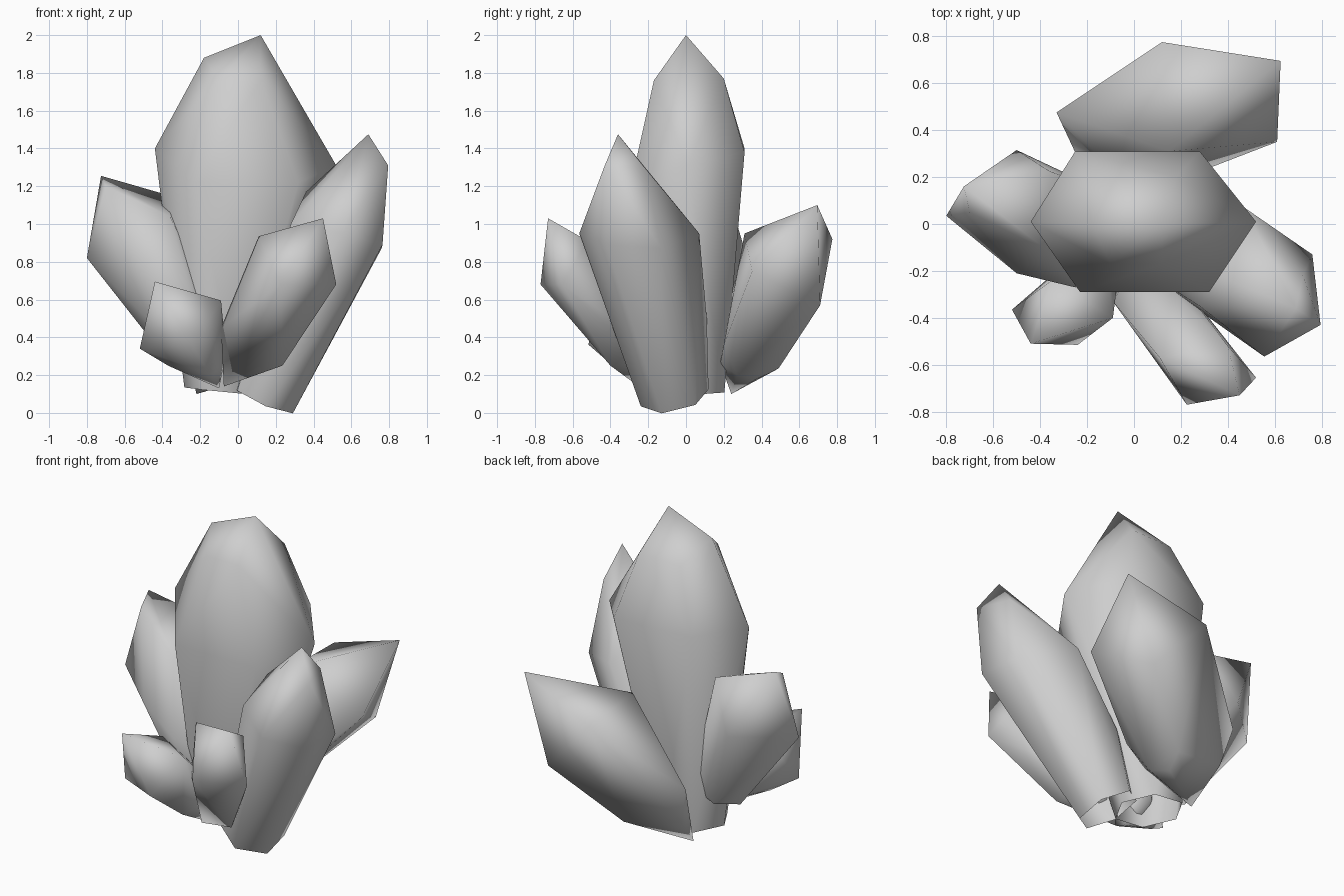
import bpy
import bmesh
from math import cos, sin, pi, radians
from mathutils import Vector

default_cube = bpy.data.objects.get("Cube")
if default_cube:
    bpy.data.objects.remove(default_cube, do_unlink=True)

# One flat stone colour for the whole cluster
stone = bpy.data.materials.new("grey stone")
stone.use_nodes = True
stone_colour = (0.62, 0.62, 0.62, 1)
stone.diffuse_color = stone_colour
stone.node_tree.nodes["Principled BSDF"].inputs["Base Color"].default_value = stone_colour


def foot_ring(centre, radius, axis, twist):
    """Six-sided ring around the foot, square to the crystal's axis."""
    turn = Vector((0, 0, 1)).rotation_difference(axis)
    for side in range(6):
        angle = side * pi / 3 + radians(twist)
        spoke = Vector((cos(angle), sin(angle), 0)) * radius
        yield centre + turn @ spoke


def crystal(name, foot, radius, crown, shoulders, lower=(), twist=0):
    """Wrap a faceted skin around the crown, the shoulders and a hollow foot."""
    foot = Vector(foot)
    middle = sum((Vector(p) for p in shoulders), Vector()) / len(shoulders)
    bm = bmesh.new()
    ring = [bm.verts.new(p) for p in foot_ring(foot, radius, middle - foot, twist)]
    for point in (*crown, *shoulders, *lower):
        bm.verts.new(point)
    hull = bmesh.ops.convex_hull(bm, input=bm.verts[:])
    inside = {v for v in hull["geom_interior"] + hull["geom_unused"]
              if isinstance(v, bmesh.types.BMVert)}
    bmesh.ops.delete(bm, geom=list(inside), context="VERTS")

    # Open the foot, where the crystal was broken off
    ring = {v for v in ring if v.is_valid}
    open_end = [f for f in bm.faces if all(v in ring for v in f.verts)]
    bmesh.ops.delete(bm, geom=open_end, context="FACES")
    bmesh.ops.recalc_face_normals(bm, faces=bm.faces[:])
    for face in bm.faces:
        face.smooth = True

    mesh = bpy.data.meshes.new(name)
    bm.to_mesh(mesh)
    bm.free()
    mesh.materials.append(stone)
    obj = bpy.data.objects.new(name, mesh)
    bpy.context.collection.objects.link(obj)
    return obj


# Tall upright crystal in the middle
crystal("centre_crystal", foot=(-.085, .03, .115), radius=.2,
        crown=[(-.18, 0, 1.88), (.12, 0, 2), (.18, .2, 1.77),
               (-.1, .2, 1.76), (-.1, -.17, 1.76), (.12, -.17, 1.76)],
        shoulders=[(-.44, .01, 1.4), (-.25, .31, 1.4), (.28, .31, 1.38),
                   (.52, .01, 1.31), (.32, -.29, 1.22), (-.23, -.29, 1.22)])

# Long crystal leaning out to the left side
crystal("left_crystal", foot=(.14, -.06, .08), radius=.185, twist=-25,
        crown=[(.69, -.36, 1.475), (.795, -.43, 1.31), (.72, -.22, 1.3)],
        shoulders=[(.76, -.13, .87), (.765, -.42, .89), (.47, .07, .95),
                   (.555, -.565, .95), (.28, -.35, 1), (.36, -.22, 1.17)],
        lower=[(.22, .11, .5)])

# Wide crystal leaning backwards
crystal("back_crystal", foot=(0, .28, .24), radius=.12,
        crown=[(.625, .695, 1.1)],
        shoulders=[(.12, .775, .92), (.61, .35, .75), (.45, .71, .57),
                   (.15, .31, .95), (-.33, .475, .54)],
        lower=[(.085, .49, .235), (-.22, .24, .1), (.22, .2, .36),
               (-.27, .43, .3)])

# Crystal leaning out to the right side
crystal("right_crystal", foot=(-.22, 0, .35), radius=.17,
        crown=[(-.725, .16, 1.255), (-.7, .05, 1.2)],
        shoulders=[(-.8, .035, .82), (-.5, .315, .85), (-.36, .225, 1.15),
                   (-.5, -.21, .75), (-.36, -.12, 1.04), (-.25, -.27, .62)])

# Short crystal leaning forwards
crystal("front_crystal", foot=(.06, -.22, .3), radius=.1,
        crown=[(.45, -.73, 1.03)],
        shoulders=[(.225, -.77, .68), (.52, -.655, .68),
                   (.11, -.57, .935), (.4, -.52, .91)],
        lower=[(-.09, -.33, .45), (.235, -.4, .25), (-.075, -.25, .14)])

# Small stub at the front right
crystal("small_crystal", foot=(-.15, -.17, .27), radius=.1,
        crown=[(-.44, -.51, .695)],
        shoulders=[(-.52, -.365, .34), (-.24, -.515, .36),
                   (-.09, -.4, .595), (-.35, -.24, .6)],
        lower=[(-.15, -.33, .2), (-.37, -.3, .25), (-.1, -.2, .13)])
